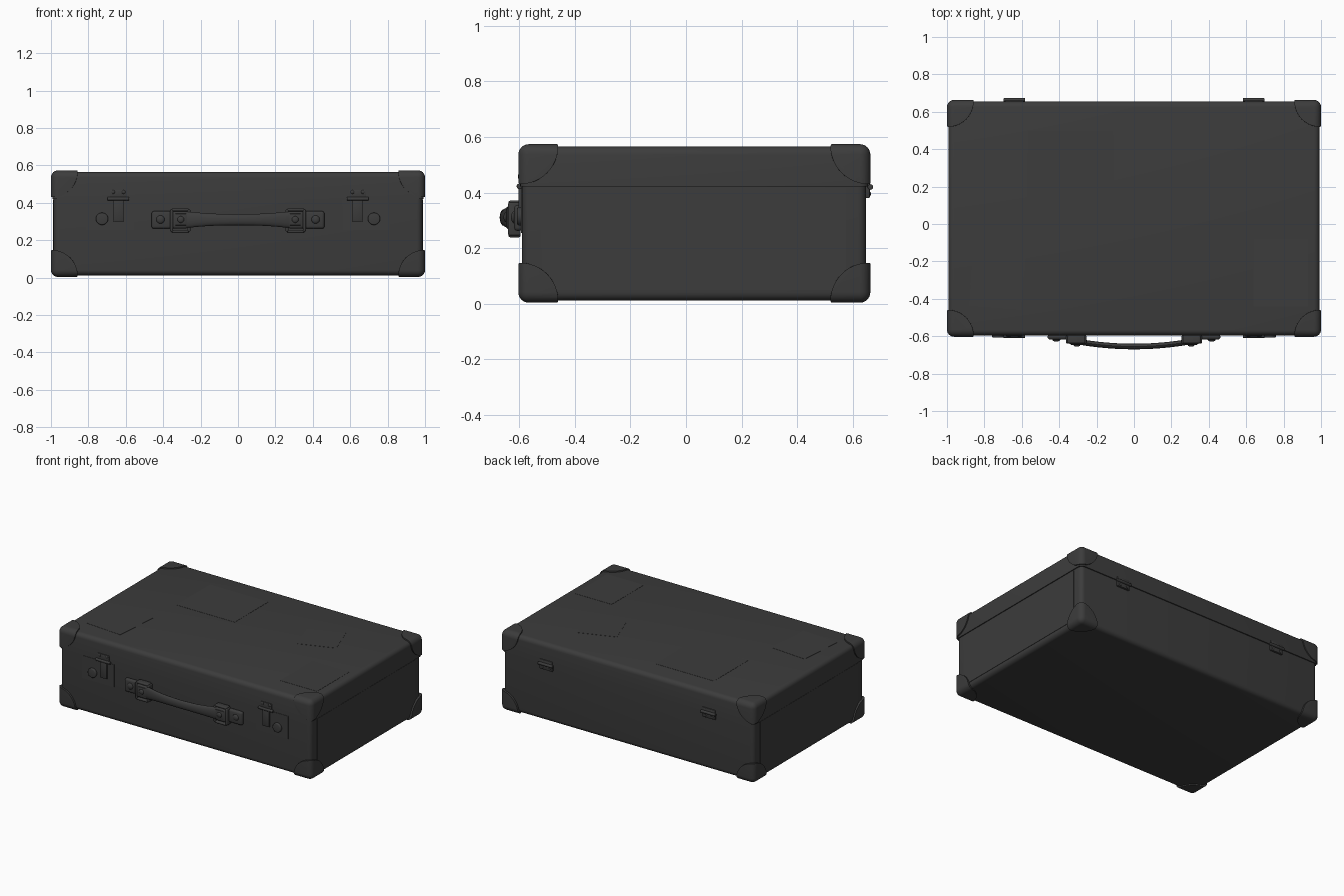
import bpy, bmesh, math
from mathutils import Matrix, Vector

if "Cube" in bpy.data.objects:
    bpy.data.objects.remove(bpy.data.objects["Cube"])

dark = bpy.data.materials.new("dark_leather")
dark.diffuse_color = (0.045, 0.045, 0.045, 1)
dark.use_nodes = True
dark.node_tree.nodes["Principled BSDF"].inputs["Base Color"].default_value = dark.diffuse_color


def finish(name, bm):
    bmesh.ops.recalc_face_normals(bm, faces=bm.faces)
    me = bpy.data.meshes.new(name)
    bm.to_mesh(me)
    bm.free()
    ob = bpy.data.objects.new(name, me)
    bpy.context.collection.objects.link(ob)
    me.materials.append(dark)
    smooth(ob)
    return ob


def smooth(ob):
    bpy.ops.object.select_all(action='DESELECT')
    ob.select_set(True)
    bpy.context.view_layer.objects.active = ob
    bpy.ops.object.shade_smooth_by_angle(angle=math.radians(35))


def box(name, lo, hi, r=0.0, seg=3, flat_z=None, turn=0.0):
    """Box between two corners, rounded except along the rim at height flat_z."""
    lo, hi = Vector(lo), Vector(hi)
    bm = bmesh.new()
    bmesh.ops.create_cube(bm, size=1, matrix=Matrix.Translation((lo + hi) / 2)
                          @ Matrix.Rotation(turn, 4, 'Z')
                          @ Matrix.Diagonal((*(hi - lo), 1)))
    if r:
        edges = [e for e in bm.edges if flat_z is None
                 or any(abs(v.co.z - flat_z) > 1e-4 for v in e.verts)]
        bmesh.ops.bevel(bm, geom=edges, offset=r, segments=seg, profile=0.5,
                        affect='EDGES', clamp_overlap=True)
    return finish(name, bm)


def disc(name, c, r, depth, axis='Y', bevel=0.0):
    rot = Matrix.Rotation(math.pi / 2, 4, 'X' if axis == 'Y' else 'Y')
    bm = bmesh.new()
    bmesh.ops.create_cone(bm, cap_ends=True, segments=24, radius1=r, radius2=r,
                          depth=depth, matrix=Matrix.Translation(c) @ rot)
    if bevel:
        rim = [e for e in bm.edges if any(len(f.verts) > 4 for f in e.link_faces)]
        bmesh.ops.bevel(bm, geom=rim, offset=bevel, segments=3, profile=0.5, affect='EDGES')
    return finish(name, bm)


def stud(name, c, r, h):
    bm = bmesh.new()
    bmesh.ops.create_uvsphere(bm, u_segments=16, v_segments=10, radius=1,
                              matrix=Matrix.Translation(c) @ Matrix.Diagonal((r, h, r, 1)))
    return finish(name, bm)


def span(s, a, b):
    """Mirror an x range to side s."""
    return (a, b) if s > 0 else (-b, -a)


def sbox(name, s, x, y, z, r=0.0, seg=3):
    x = span(s, *x)
    return box(name, (x[0], y[0], z[0]), (x[1], y[1], z[1]), r, seg)


# Case bottom and overlapping lid
box("lower_case", (-0.986, -0.59, 0.012), (0.986, 0.648, 0.435), 0.03, 5, flat_z=0.435)
box("lid", (-0.992, -0.596, 0.422), (0.992, 0.655, 0.565), 0.03, 5, flat_z=0.422)

# Corner protectors: a slightly larger rounded box kept only near its corners
caps = box("corner_protectors", (-1.0, -0.603, 0.004), (1.0, 0.663, 0.574), 0.038, 6)
bm = bmesh.new()
for x in (-0.995, 0.995):
    for y in (-0.597, 0.657):
        for z in (0.01, 0.568):
            bmesh.ops.create_uvsphere(bm, u_segments=40, v_segments=24, radius=0.138,
                                      matrix=Matrix.Translation((x, y, z)))
cutter = finish("corner_cutter", bm)
cutter.hide_render = True
mod = caps.modifiers.new("corners", 'BOOLEAN')
mod.operation = 'INTERSECT'
mod.solver = 'EXACT'
mod.object = cutter
bpy.context.view_layer.objects.active = caps
bpy.ops.object.modifier_apply(modifier=mod.name)
bpy.data.objects.remove(cutter)
smooth(caps)

# Thin leather panels on the short sides
for s in (-1, 1):
    sbox("side_panel", s, (0.975, 0.9885), (-0.52, 0.575), (0.05, 0.418))

# Paper stickers on the lid: x range, y range, turn
for x0, x1, y0, y1, t in ((-0.57, -0.11, 0.12, 0.50, 0), (-0.87, -0.59, -0.45, -0.12, -0.08),
                          (0.64, 0.93, -0.44, -0.08, 0), (0.36, 0.62, 0.12, 0.36, 0.35)):
    box("sticker", (x0, y0, 0.56), (x1, y1, 0.5662), turn=t)

# Handle grip: tapered oval sections along a shallow bow
bm = bmesh.new()
rings, n, half = [], 16, 0.275
for i in range(25):
    t = -1 + i / 12
    yc, hz, hy = -0.655 + 0.022 * t * t, 0.030 + 0.015 * abs(t) ** 2.5, 0.015
    rings.append([bm.verts.new((half * t, yc + hy * math.sin(a), 0.31 + hz * math.cos(a)))
                  for a in (2 * math.pi * k / n for k in range(n))])
for a, b in zip(rings, rings[1:]):
    for k in range(n):
        bm.faces.new((a[k], a[(k + 1) % n], b[(k + 1) % n], b[k]))
bm.faces.new(rings[0])
bm.faces.new(rings[-1])
finish("handle_grip", bm)

for s in (-1, 1):
    # Handle end straps, wire loops, washers and studs
    sbox("handle_strap", s, (0.34, 0.462), (-0.618, -0.588), (0.262, 0.356), 0.013)
    sbox("handle_fold", s, (0.268, 0.352), (-0.643, -0.588), (0.262, 0.356), 0.014)
    sbox("handle_washer", s, (0.275, 0.338), (-0.647, -0.635), (0.28, 0.342), 0.004, 2)
    stud("handle_stud", (s * 0.306, -0.647, 0.311), 0.018, 0.009)
    stud("strap_stud", (s * 0.415, -0.618, 0.311), 0.022, 0.011)
    for z in (0.247, 0.363):
        sbox("loop_bar", s, (0.262, 0.355), (-0.638, -0.595), (z - 0.008, z + 0.008), 0.006)
    for x in (0.262, 0.355):
        sbox("loop_side", s, (x - 0.008, x + 0.008), (-0.640, -0.595), (0.246, 0.364), 0.006)

    # Latch: back plate, hasp, bar, rivets and round push button
    sbox("lock_plate", s, (0.56, 0.81), (-0.5925, -0.58), (0.255, 0.415))
    sbox("latch_hasp", s, (0.611, 0.666), (-0.603, -0.585), (0.30, 0.425), 0.005, 2)
    sbox("latch_top", s, (0.595, 0.685), (-0.601, -0.585), (0.425, 0.47), 0.004, 2)
    disc("latch_bar", (s * 0.64, -0.599, 0.422), 0.010, 0.115, 'X', 0.003)
    for x in (0.612, 0.668):
        stud("latch_rivet", (s * x, -0.600, 0.458), 0.010, 0.005)
    disc("latch_button", (s * 0.727, -0.595, 0.315), 0.033, 0.024, 'Y', 0.006)

    # Back hinges: two leaves and a knuckle
    sbox("hinge_leaf", s, (0.59, 0.69), (0.64, 0.661), (0.38, 0.45), 0.004, 2)
    disc("hinge_knuckle", (s * 0.64, 0.663, 0.42), 0.010, 0.115, 'X', 0.003)
    for x in (0.612, 0.668):
        stud("hinge_rivet", (s * x, 0.661, 0.395), 0.008, 0.004)
